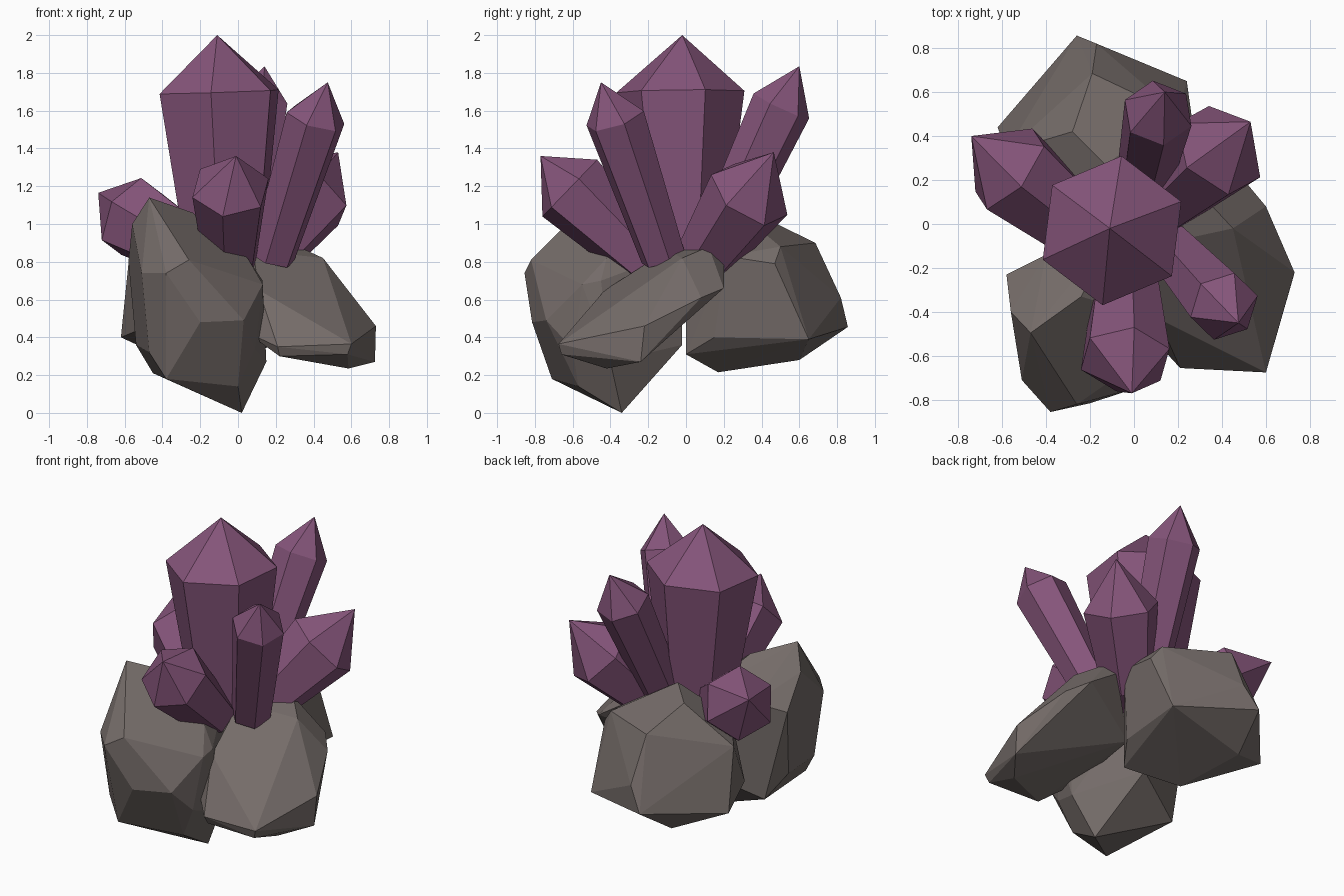
import bpy, bmesh, math
from mathutils import Vector


def material(name, rgb):
    m = bpy.data.materials.new(name)
    m.diffuse_color = (*rgb, 1)
    return m


PURPLE = material("amethyst purple", (0.235, 0.09, 0.195))
GREY = material("warm grey stone", (0.175, 0.148, 0.139))


def finish(bm, name, mat):
    bmesh.ops.recalc_face_normals(bm, faces=bm.faces)
    me = bpy.data.meshes.new(name)
    bm.to_mesh(me)
    bm.free()
    me.materials.append(mat)
    ob = bpy.data.objects.new(name, me)
    bpy.context.collection.objects.link(ob)


def crystal(name, base, shoulder, tip, radius, corner, taper):
    """Six-sided prism widening from base to shoulder, then a pointed cap.
    corner is one shoulder vertex, which fixes the roll."""
    base, shoulder, tip = Vector(base), Vector(shoulder), Vector(tip)
    axis = (shoulder - base).normalized()
    u = Vector(corner) - shoulder
    u = (u - axis * u.dot(axis)).normalized()
    w = axis.cross(u)
    bm = bmesh.new()

    def ring(c, r):
        return [bm.verts.new(c + r * (u * math.cos(a) + w * math.sin(a)))
                for a in (i * math.pi / 3 for i in range(6))]
    lo, hi = ring(base, radius * taper), ring(shoulder, radius)
    top = bm.verts.new(tip)
    bm.faces.new(lo)
    for i in range(6):
        j = (i + 1) % 6
        bm.faces.new((lo[i], lo[j], hi[j], hi[i]))
        bm.faces.new((hi[i], hi[j], top))
    finish(bm, name, PURPLE)


def rock(name, points):
    """Faceted boulder: convex hull with nearly flat facets merged."""
    bm = bmesh.new()
    for p in points:
        bm.verts.new(p)
    res = bmesh.ops.convex_hull(bm, input=bm.verts)
    junk = {v for v in res["geom_interior"] + res["geom_unused"]
            if isinstance(v, bmesh.types.BMVert)}
    bmesh.ops.delete(bm, geom=list(junk), context='VERTS')
    bmesh.ops.dissolve_limit(bm, angle_limit=math.radians(7),
                             verts=bm.verts, edges=bm.edges)
    finish(bm, name, GREY)


# Crystals
crystal("main_crystal", (-0.07, -0.02, 0.78), (-0.1, -0.03, 1.7),
        (-0.11, -0.02, 2.0), 0.342, (0.21, 0.1, 1.7), 0.62)
crystal("front_crystal", (-0.04, -0.2, 0.79), (-0.04, -0.615, 1.19),
        (-0.01, -0.77, 1.36), 0.213, (0.11, -0.7, 1.09), 0.68)
crystal("right_front_crystal", (0.18, -0.12, 0.82), (0.41, -0.375, 1.56),
        (0.475, -0.45, 1.75), 0.163, (0.555, -0.32, 1.51), 0.75)
crystal("right_back_crystal", (0.12, 0.09, 0.8), (0.385, 0.335, 1.155),
        (0.53, 0.465, 1.38), 0.232, (0.55, 0.43, 1.0), 0.68)
crystal("back_crystal", (0.03, 0.13, 0.82), (0.11, 0.505, 1.625),
        (0.14, 0.6, 1.835), 0.163, (0.26, 0.45, 1.645), 0.75)
crystal("left_crystal", (-0.17, -0.07, 0.81), (-0.565, 0.25, 1.04),
        (-0.74, 0.4, 1.165), 0.225, (-0.72, 0.11, 0.88), 0.68)

# Boulders
rock("front_left_rock", [
    (-0.47, -0.495, 1.14), (-0.24, -0.33, 1.06), (-0.56, -0.4, 1.0),
    (-0.58, -0.23, 0.8), (-0.51, -0.71, 0.74), (-0.38, -0.855, 0.74),
    (-0.26, -0.82, 0.81), (-0.2, -0.815, 0.48), (0.03, -0.74, 0.49),
    (0.13, -0.55, 0.68), (0.05, -0.42, 0.82), (0.15, -0.4, 0.27),
    (0.02, -0.34, 0.0), (-0.38, -0.71, 0.18), (-0.54, -0.3, 0.36),
    (0.0, -0.57, 0.14), (0.09, -0.6, 0.34), (-0.47, -0.67, 0.32),
    (-0.45, -0.18, 0.21), (0.13, -0.45, 0.7),
    (-0.1, -0.02, 0.36), (-0.08, -0.02, 0.86), (-0.4, -0.14, 0.85)])
rock("back_left_rock", [
    (-0.13, 0.27, 1.07), (-0.28, 0.42, 1.03), (0.02, 0.43, 0.97),
    (-0.19, 0.685, 0.9), (0.2, 0.5, 0.88), (0.265, 0.47, 0.79),
    (0.24, 0.65, 0.39), (-0.17, 0.82, 0.61), (-0.26, 0.857, 0.455),
    (-0.315, 0.6, 0.28), (-0.62, 0.44, 0.4), (-0.58, 0.33, 0.79),
    (-0.5, 0.1, 0.45), (-0.22, 0.17, 0.215), (0.08, 0.0, 0.31),
    (0.25, 0.21, 0.83), (0.18, 0.15, 0.4),
    (0.05, 0.0, 0.86), (-0.4, 0.1, 0.85)])
rock("right_rock", [
    (0.6, -0.675, 0.365), (0.58, -0.66, 0.31), (0.585, -0.42, 0.235),
    (0.73, -0.22, 0.46), (0.725, -0.24, 0.27), (0.6, 0.08, 0.61),
    (0.48, 0.17, 0.7), (0.3, 0.2, 0.79), (0.32, 0.12, 0.88),
    (0.45, -0.02, 0.82), (0.08, -0.1, 0.86), (0.21, -0.655, 0.35),
    (0.22, -0.63, 0.3), (0.04, -0.47, 0.43), (0.11, -0.43, 0.65),
    (0.5, 0.2, 0.66), (0.05, 0.0, 0.5)])
